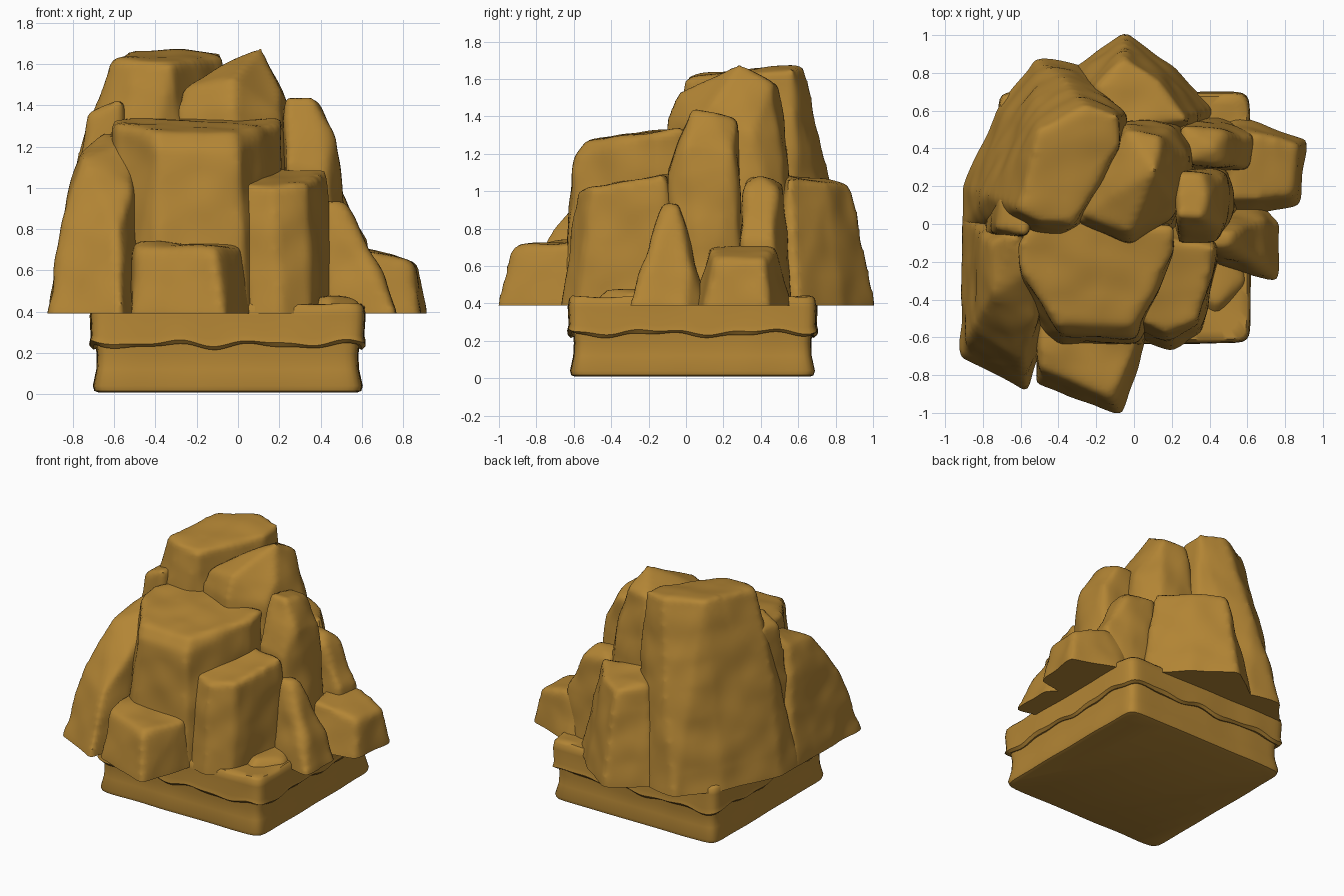
import bpy, bmesh, math
from mathutils import Vector, noise

if "Cube" in bpy.data.objects:
    bpy.data.objects.remove(bpy.data.objects["Cube"])

FLOOR = 0.39
sand = bpy.data.materials.new("golden sandstone")
sand.diffuse_color = (0.45, 0.235, 0.035, 1)
sand.use_nodes = True
sand.node_tree.nodes["Principled BSDF"].inputs["Base Color"].default_value = sand.diffuse_color


def make_object(name, bm):
    bmesh.ops.recalc_face_normals(bm, faces=bm.faces)
    me = bpy.data.meshes.new(name)
    bm.to_mesh(me)
    bm.free()
    me.materials.append(sand)
    ob = bpy.data.objects.new(name, me)
    bpy.context.collection.objects.link(ob)
    bpy.ops.object.select_all(action='DESELECT')
    ob.select_set(True)
    bpy.context.view_layer.objects.active = ob
    return ob


def rock(name, base, top, mid=()):
    """Convex boulder from a ground outline and a crown, softened and weathered."""
    bm = bmesh.new()
    for p in [(x, y, FLOOR) for x, y in base] + list(top) + list(mid):
        bm.verts.new(p)
    c = sum((Vector((x, y)) for x, y in base), Vector((0, 0))) / len(base)
    for x, y in base:      # skirt below the floor, trimmed flat afterwards
        bm.verts.new((x + (x - c.x) * 0.02, y + (y - c.y) * 0.02, FLOOR - 0.08))
    res = bmesh.ops.convex_hull(bm, input=bm.verts)
    loose = {v for v in res["geom_interior"] if isinstance(v, bmesh.types.BMVert)}
    bmesh.ops.delete(bm, geom=list(loose), context='VERTS')
    ob = make_object(name, bm)
    r = ob.modifiers.new("remesh", 'REMESH')
    r.mode, r.voxel_size = 'VOXEL', 0.022
    s = ob.modifiers.new("soften", 'SMOOTH')
    s.factor, s.iterations = 0.5, 5
    for m in ("remesh", "soften"):
        bpy.ops.object.modifier_apply(modifier=m)
    bm = bmesh.new()
    bm.from_mesh(ob.data)
    bm.normal_update()
    moves = [(v, v.normal * (0.007 + 0.014 * noise.noise(v.co * 5.5))) for v in bm.verts]
    for v, d in moves:
        v.co += d
    cut = bmesh.ops.bisect_plane(bm, geom=bm.verts[:] + bm.edges[:] + bm.faces[:],
                                 plane_co=(0, 0, FLOOR), plane_no=(0, 0, 1), clear_inner=True)
    rim = [e for e in cut["geom_cut"] if isinstance(e, bmesh.types.BMEdge)]
    bmesh.ops.contextual_create(bm, geom=rim)
    bm.to_mesh(ob.data)
    bm.free()
    bpy.ops.object.shade_smooth_by_angle(angle=math.radians(50))


def slab(name, rings):
    """Rounded square layer; each ring is (half size, z, wave height)."""
    n, bm, loops = 240, bmesh.new(), []
    for half, z, wave in rings:
        loop = []
        for i in range(n):
            a = 2 * math.pi * i / n
            c, s = math.cos(a), math.sin(a)
            k = half / (abs(c) ** 22 + abs(s) ** 22) ** (1 / 22)
            x, y = c * k, s * k
            k = 1 + 0.010 * noise.noise(Vector((x * 4, y * 4, z * 3)))
            w = wave * (math.sin(15 * (x + 0.7 * y)) + 0.6 * math.sin(24 * (y - x)))
            loop.append(bm.verts.new((x * k - 0.05, y * k + 0.035, z + w)))
        loops.append(loop)
    for a, b in zip(loops, loops[1:]):
        for i in range(n):
            j = (i + 1) % n
            bm.faces.new((a[i], a[j], b[j], b[i]))
    bm.faces.new(loops[0])
    bm.faces.new(loops[-1])
    make_object(name, bm)
    bpy.ops.object.shade_smooth_by_angle(angle=math.radians(45))


# Two-layer plinth
slab("plinth_lower", [(0.625, 0.008, 0), (0.645, 0.016, 0), (0.652, 0.04, 0),
                      (0.635, 0.12, 0), (0.632, 0.19, 0), (0.64, 0.27, 0)])
slab("plinth_upper", [(0.61, 0.245, 0.009), (0.65, 0.232, 0.011), (0.667, 0.248, 0.011),
                      (0.66, 0.28, 0.006), (0.665, 0.38, 0), (0.660, 0.42, 0.004),
                      (0.645, 0.436, 0.004), (0.60, 0.436, 0.004), (0.3, 0.42, 0)])

# Tall rocks at the back
rock("tall_back_left_rock",
     [(-.9, -.02), (-.9, .2), (-.72, .6), (-.52, .87), (-.3, .84), (0, .6), (-.2, 0), (-.6, -.2)],
     [(-.61, .08, 1.62), (-.5, .02, 1.61), (-.32, 0, 1.6), (-.08, .42, 1.63),
      (-.08, .57, 1.65), (-.25, .62, 1.665), (-.5, .5, 1.665)],
     [(-.78, .15, 1.15), (-.36, .76, 1.1)])
rock("peaked_rock",
     [(-.25, -.1), (.2, -.1), (.36, .2), (.3, .6), (-.1, .6)],
     [(.11, .28, 1.68), (-.04, .5, 1.56), (.14, .46, 1.57), (-.27, .05, 1.48),
      (-.02, -.03, 1.52), (.2, .14, 1.47)],
     [(-.3, .02, 1.38), (-.02, -.1, 1.38), (.2, .05, 1.36), (.28, .35, 1.3)])
rock("back_rock",
     [(-.32, .82), (-.05, 1.01), (.2, .83), (.42, .6), (.3, .4), (-.3, .5)],
     [(-.2, .72, 1.06), (-.05, .88, 1.03), (.13, .75, 1.04), (.28, .55, 1.06), (-.1, .5, 1.09)])

# Large stepped rocks at the front
rock("centre_front_rock",
     [(-.53, -.55), (-.38, -.66), (.04, -.66), (.2, -.2), (.1, .1), (-.5, .1)],
     [(-.61, -.12, 1.32), (-.59, -.25, 1.3), (-.4, -.52, 1.27), (-.01, -.53, 1.26),
      (.2, -.14, 1.31), (.2, -.02, 1.33), (-.5, .05, 1.33)],
     [(-.39, -.58, 1.19), (0, -.59, 1.18)])
rock("left_front_rock",
     [(-.91, -.7), (-.57, -.88), (-.48, -.6), (-.4, 0), (-.9, .05)],
     [(-.75, -.38, 1.14), (-.52, -.5, 1.0), (-.5, -.2, 1.22), (-.64, -.05, 1.27), (-.76, -.1, 1.18)],
     [(-.85, -.55, .82), (-.58, -.73, .78)])
rock("left_shoulder_rock",
     [(-.84, -.1), (-.6, -.12), (-.5, .1), (-.8, .2)],
     [(-.73, -.03, 1.36), (-.57, -.05, 1.42), (-.53, .12, 1.42), (-.7, .15, 1.37)])
rock("right_front_rock",
     [(.05, -.62), (.2, -.66), (.35, -.58), (.46, -.1), (.3, .1), (.05, 0)],
     [(.01, -.5, 1.02), (.17, -.58, 1.0), (.34, -.5, 1.02), (.43, -.12, 1.08), (.15, -.08, 1.09)])
rock("low_front_rock",
     [(-.51, -.84), (-.07, -1.01), (.06, -.62), (0, -.45), (-.5, -.45)],
     [(-.5, -.66, .73), (-.49, -.76, .7), (-.12, -.92, .7), (.01, -.64, .71), (0, -.5, .73), (-.5, -.5, .73)])

# Rocks on the right side
rock("right_column_rock",
     [(.25, -.1), (.5, -.05), (.56, .12), (.5, .3), (.2, .3)],
     [(.23, .04, 1.44), (.36, .03, 1.44), (.38, .12, 1.42), (.36, .27, 1.38), (.22, .27, 1.38)],
     [(.24, -.1, 1.1), (.43, -.09, 1.08), (.46, .0, 1.25), (.47, .25, 1.2)])
rock("right_back_rock",
     [(.2, .25), (.62, .28), (.64, .48), (.45, .56), (.2, .55)],
     [(.25, .33, 1.06), (.46, .32, 1.02), (.42, .4, 1.08), (.48, .48, 1.0), (.25, .52, 1.04)],
     [(.6, .3, .75), (.62, .46, .75)])
rock("pointed_right_rock",
     [(.45, -.22), (.76, -.3), (.77, .0), (.66, .1), (.4, .1)],
     [(.4, -.12, .93), (.51, -.12, .92), (.52, -.05, .93), (.4, -.03, .93)],
     [(.7, -.2, .58), (.68, .02, .58)])
rock("low_right_rock",
     [(.4, .06), (.6, .05), (.87, .11), (.91, .44), (.55, .56), (.4, .5)],
     [(.5, .13, .7), (.65, .13, .69), (.84, .16, .63), (.87, .42, .63), (.65, .47, .69), (.5, .46, .71)])

# Flat flake on the plinth corner
rock("corner_flake",
     [(.15, -.35), (.44, -.5), (.6, -.32), (.55, -.1), (.3, -.1)],
     [(.3, -.3, .46), (.44, -.42, .47), (.58, -.3, .45), (.5, -.12, .47), (.35, -.12, .47)])
